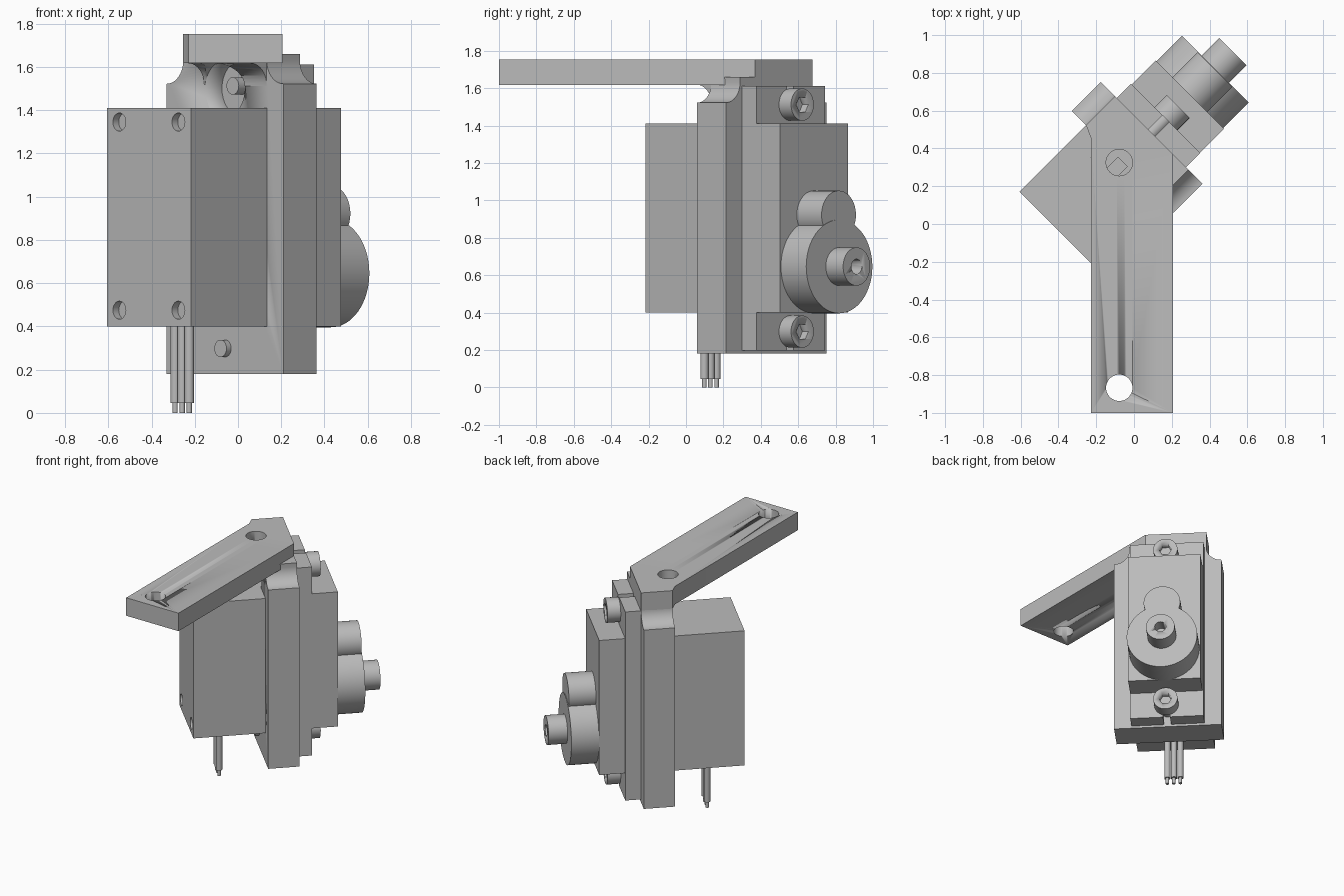
import bpy, bmesh, math
from mathutils import Matrix, Vector

cube = bpy.data.objects.get("Cube")
if cube:
    bpy.data.objects.remove(cube, do_unlink=True)

grey = bpy.data.materials.new("plain grey")
grey.use_nodes = True
GREY = (0.5, 0.5, 0.5, 1)
grey.diffuse_color = GREY
grey.node_tree.nodes["Principled BSDF"].inputs["Base Color"].default_value = GREY

# Servo frame: local x is the output shaft direction, turned 45 degrees
TURN = Matrix.Rotation(math.radians(45), 4, "Z")
MID = 0.275          # servo centre line across its width


def finish(name, bm, turned=True):
    bmesh.ops.recalc_face_normals(bm, faces=bm.faces)
    if turned:
        bm.transform(TURN)
    mesh = bpy.data.meshes.new(name)
    bm.to_mesh(mesh)
    bm.free()
    mesh.materials.append(grey)
    obj = bpy.data.objects.new(name, mesh)
    bpy.context.collection.objects.link(obj)
    return obj


def prism(name, points, offset, turned=True):
    bm = bmesh.new()
    face = bm.faces.new([bm.verts.new(p) for p in points])
    ext = bmesh.ops.extrude_face_region(bm, geom=[face])
    verts = [g for g in ext["geom"] if isinstance(g, bmesh.types.BMVert)]
    bmesh.ops.translate(bm, verts=verts, vec=Vector(offset))
    return finish(name, bm, turned)


def box(name, x, y, z):
    pts = [(x[0], y[0], z[0]), (x[1], y[0], z[0]), (x[1], y[1], z[0]), (x[0], y[1], z[0])]
    return prism(name, pts, (0, 0, z[1] - z[0]))


def rod(name, x, y, z, r, sides=40):
    """Cylinder along the shaft direction."""
    pts = [(x[0], y + r * math.cos(i * math.tau / sides), z + r * math.sin(i * math.tau / sides))
           for i in range(sides)]
    return smooth(prism(name, pts, (x[1] - x[0], 0, 0)))


def post(name, x, y, z, r, turned=True, sides=32):
    """Upright cylinder."""
    pts = [(x + r * math.cos(i * math.tau / sides), y + r * math.sin(i * math.tau / sides), z[0])
           for i in range(sides)]
    return smooth(prism(name, pts, (0, 0, z[1] - z[0]), turned))


def smooth(obj):
    bpy.ops.object.select_all(action="DESELECT")
    obj.select_set(True)
    bpy.context.view_layer.objects.active = obj
    bpy.ops.object.shade_smooth_by_angle(angle=math.radians(30))
    return obj


def cut(obj, *cutters):
    for c in cutters:
        m = obj.modifiers.new("cut", "BOOLEAN")
        m.operation = "DIFFERENCE"
        m.solver = "EXACT"
        m.object = c
        c.hide_render = True
        c.hide_set(True)


def arc(cx, cz, r, a0, a1, n=10):
    steps = [math.radians(a0 + (a1 - a0) * i / n) for i in range(n + 1)]
    return [(cx + r * math.cos(a), cz + r * math.sin(a)) for a in steps]


# Motor case with four blind corner holes
body = box("motor_case", (-0.308, 0.3), (0, 0.549), (0.4, 1.41))
cut(body, *[rod("case_hole_cutter", (-0.4, -0.27), MID + s * 0.193, z, 0.042, 24)
            for s in (-1, 1) for z in (0.475, 1.345)])
box("front_case", (0.3, 0.693), (0.019, 0.531), (0.4, 1.41))

# Mounting flange with open screw slots
flange = box("mounting_flange", (0.407, 0.514), (0.018, 0.537), (0.197, 1.612))
cut(flange, *[box("slot_cutter", (0.38, 0.55), (MID - 0.025, MID + 0.025), z)
              for z in ((0.1, 0.3), (1.51, 1.7))])

# Bracket plate with concave shoulders
right = arc(-0.106, 1.63, 0.108, 270, 360)
left = arc(0.656, 1.63, 0.108, 180, 270)
outline = [(0.656, 0.18), (-0.106, 0.18)] + right
outline += [(0, 1.66), (0.18, 1.66), (0.18, 1.63)] + left
bracket = smooth(prism("bracket_plate", [(0.19, y, z) for y, z in outline], (0.217, 0, 0)))

# Curved web joining the bracket plate to the arm
web_side = [(0.2, 1.625), (0.085, 1.625)] + arc(0.085, 1.512, 0.105, 90, 0) + [(0.2, 1.512)]
web = smooth(prism("arm_web", [(x, 0.002, z) for x, z in web_side], (0, 0.408, 0)))
clearance = rod("clearance_cutter", (0, 0.3), MID, 1.5, 0.13)
cut(bracket, clearance)
cut(web, clearance)

# Flat arm with two holes
arm_outline = [(-0.228, -1), (0.206, -1), (0.206, 0.37), (-0.1, 0.676), (-0.254, 0.523), (-0.228, 0.455)]
arm = prism("arm", [(x, y, 1.617) for x, y in arm_outline], (0, 0, 0.135), False)
cut(arm, *[post("arm_hole_cutter", -0.078, y, (1.5, 1.9), 0.07, False) for y in (-0.867, 0.325)])
smooth(arm)

# Cap screws with hex sockets
for label, z, tip in (("lower", 0.298, 0.16), ("upper", 1.512, 0.24)):
    rod(label + "_screw_shank", (tip, 0.53), MID, z, 0.04)
    head = rod(label + "_screw_head", (0.514, 0.605), MID, z, 0.086)
    cut(head, rod("hex_cutter", (0.56, 0.65), MID, z, 0.045, 6))

# Gear housing, its small lobe and the output shaft
rod("gear_housing", (0.68, 0.884), MID, 0.646, 0.25, 64)
rod("gear_lobe", (0.68, 0.88), MID, 0.922, 0.13)
shaft = rod("output_shaft", (0.87, 1.015), MID, 0.646, 0.102)
cut(shaft, rod("shaft_hole_cutter", (0.92, 1.1), MID, 0.646, 0.04, 24))

# Three wires with bare ends
for i in (-1, 0, 1):
    y = MID + i * 0.046
    post("wire_sleeve", -0.09, y, (0.045, 0.42), 0.022)
    post("wire_core", -0.09, y, (0, 0.06), 0.012)
